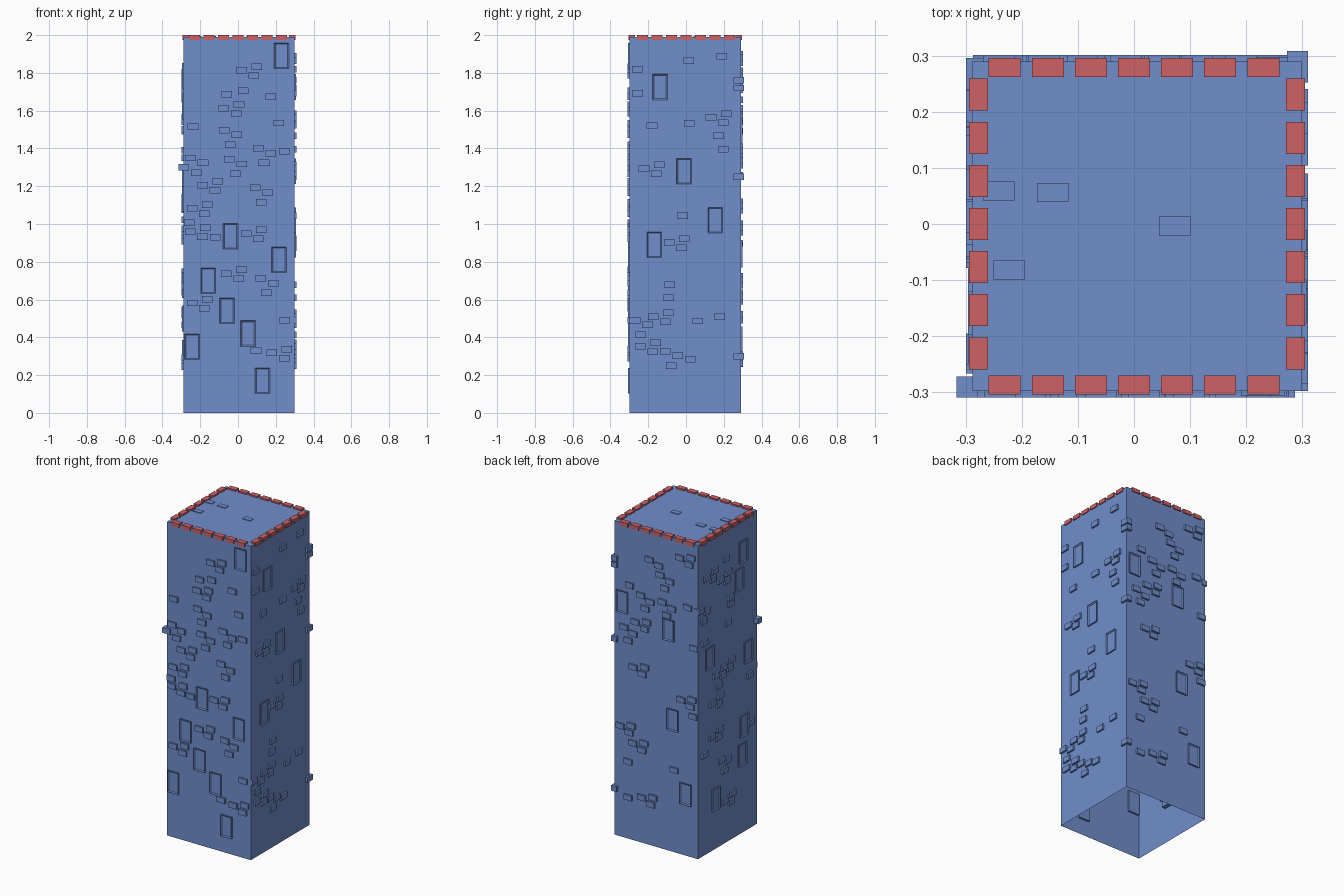
import bpy, bmesh, random
from mathutils import Matrix, Vector
from math import pi

if "Cube" in bpy.data.objects:
    bpy.data.objects.remove(bpy.data.objects["Cube"])

random.seed(7)
TOP = 1.991
WALL = [0.298, 0.299, 0.29, 0.288]          # front, right, back, left distances
NAMES = ["front", "right", "back", "left"]


def material(name, rgb):
    m = bpy.data.materials.new(name)
    m.diffuse_color = (*rgb, 1)
    m.use_nodes = True
    m.node_tree.nodes["Principled BSDF"].inputs["Base Color"].default_value = m.diffuse_color
    return m


STONE = material("blue_stone", (0.16, 0.27, 0.6))
RED = material("red_stone", (0.62, 0.12, 0.13))


def finish(bm, name, mat, side=0):
    bm.transform(Matrix.Rotation(side * pi / 2, 4, 'Z'))
    me = bpy.data.meshes.new(name)
    bm.to_mesh(me)
    bm.free()
    me.materials.append(mat)
    bpy.context.collection.objects.link(bpy.data.objects.new(name, me))


def box(bm, lo, hi):
    lo, hi = Vector(lo), Vector(hi)
    m = Matrix.Translation((lo + hi) / 2) @ Matrix.Diagonal((*(hi - lo), 1))
    return bmesh.ops.create_cube(bm, size=1, matrix=m)["verts"]


def window(bm, u, z, d):
    # framed panel: inset the front face and push it back
    verts = box(bm, (u - .039, -d - .008, z - .068), (u + .039, -d + .012, z + .068))
    bm.normal_update()
    face = min({f for v in verts for f in v.link_faces},
               key=lambda f: f.calc_center_median().y)
    bmesh.ops.inset_region(bm, faces=[face], thickness=.009)
    bmesh.ops.translate(bm, verts=face.verts, vec=(0, .006, 0))


# bricks come singly or in two repeated clusters of three
ONE = [(0, 0)]
TRI_A = [(0, 0), (.08, .02), (.065, -.027)]
TRI_B = [(0, 0), (.066, -.025), (.031, -.077)]


def scatter(counts, holes):
    """Scatter clusters over a wall, clear of windows and of each other."""
    placed = []
    for pattern, n in zip((TRI_A, TRI_B, ONE), counts):
        reach = max(a for a, _ in pattern)
        for _ in range(n):
            for _ in range(80):
                u = random.uniform(-.27, .27 - reach)
                z = random.uniform(.24, 1.9)
                spots = [(u + a, z + b) for a, b in pattern]
                if all(abs(p - h) > .07 or abs(q - k) > .09
                       for p, q in spots for h, k in holes) and \
                   all(abs(p - h) > .06 or abs(q - k) > .04
                       for p, q in spots for h, k in placed):
                    placed += spots
                    break
    return placed


# window centres: along the wall, height
windows = {
    "front": [(.23, 1.89), (-.04, .935), (.217, .81), (-.157, .7), (-.058, .54),
              (.053, .42), (-.243, .35), (.13, .17)],
    "right": [(-.138, 1.725), (-.01, 1.28), (.155, 1.02), (-.168, .89)],
    "back": [(-.242, 1.494), (.082, 1.4), (.111, .837), (.202, .39)],
    "left": [(.158, 1.785), (.118, 1.622), (-.176, 1.235), (.209, 1.132),
             (.168, .677), (.148, .5), (-.115, .318)],
}
counts = [(9, 6, 10), (5, 2, 14), (7, 4, 9), (6, 3, 8)]

# tower shell, open underneath
bm = bmesh.new()
box(bm, (-WALL[3], -WALL[0], 0), (WALL[1], WALL[2], TOP))
bm.normal_update()
bmesh.ops.delete(bm, geom=[f for f in bm.faces if f.normal.z < -.5], context='FACES_ONLY')
finish(bm, "tower_shell", STONE)

for s, (name, d) in enumerate(zip(NAMES, WALL)):
    # protruding wall bricks, a few overhanging the front and right corners
    bm = bmesh.new()
    bricks = scatter(counts[s], windows[name])
    if name == "front":
        bricks.append((-.288, 1.3))
    if name == "right":
        bricks += [(.28, z) for z in (.3, 1.25, 1.72, 1.76)]
    for u, z in bricks:
        box(bm, (u - .028, -d - .011, z - .017), (u + .028, -d + .026, z + .017))
    finish(bm, name + "_bricks", STONE, s)

    # framed windows
    bm = bmesh.new()
    for u, z in windows[name]:
        window(bm, u, z, d)
    finish(bm, name + "_windows", STONE, s)

    # red rim blocks along the top edge
    bm = bmesh.new()
    for i in range(-3, 4):
        u = i * .0768
        box(bm, (u - .0285, -d - .006, 1.975), (u + .0285, -d + .028, 2.0))
    finish(bm, name + "_rim_blocks", RED, s)

# nearly flush roof bricks
bm = bmesh.new()
for x, y in [(-.241, .059), (-.145, .056), (.073, -.004), (-.222, -.082)]:
    box(bm, (x - .028, y - .017, TOP - .02), (x + .028, y + .017, TOP + .004))
finish(bm, "roof_bricks", STONE)
